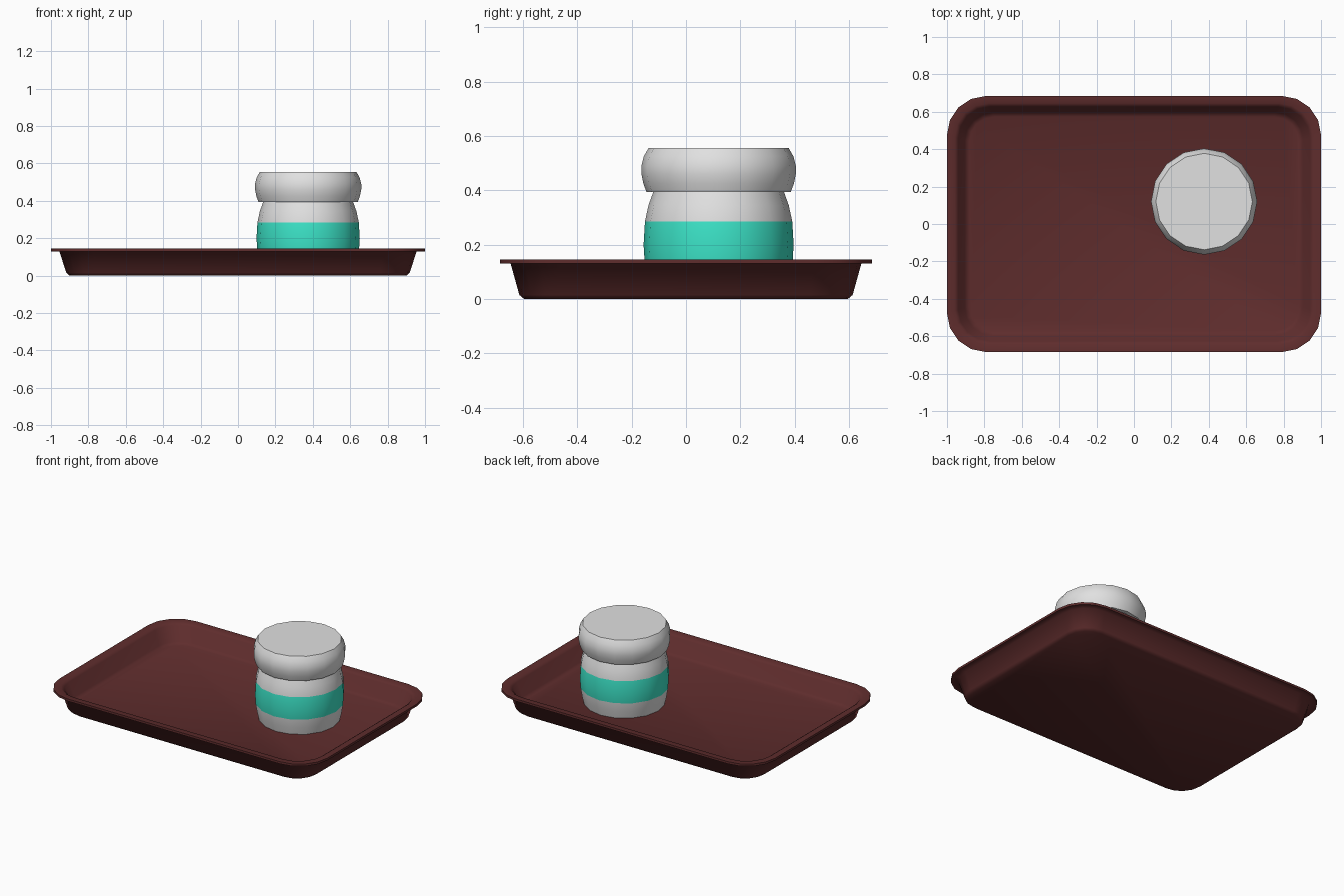
import bpy, bmesh, math

if "Cube" in bpy.data.objects:
    bpy.data.objects.remove(bpy.data.objects["Cube"])


def material(name, rgb):
    m = bpy.data.materials.new(name)
    m.diffuse_color = (*rgb, 1)
    m.use_nodes = True
    m.node_tree.nodes["Principled BSDF"].inputs["Base Color"].default_value = m.diffuse_color
    return m


MAROON = material("dark maroon", (0.115, 0.026, 0.026))
WHITE = material("off white", (0.75, 0.75, 0.75))
TEAL = material("teal", (0.045, 0.78, 0.58))


def loft(name, rings, mats):
    """Skin a stack of equal-length vertex loops and cap both ends."""
    bm = bmesh.new()
    loops = [[bm.verts.new(p) for p in ring] for ring in rings]
    n = len(loops[0])
    for a, b in zip(loops, loops[1:]):
        for i in range(n):
            j = (i + 1) % n
            bm.faces.new((a[i], a[j], b[j], b[i]))
    bm.faces.new(loops[0][::-1])
    bm.faces.new(loops[-1])
    bmesh.ops.recalc_face_normals(bm, faces=bm.faces)
    me = bpy.data.meshes.new(name)
    bm.to_mesh(me)
    bm.free()
    for m in mats:
        me.materials.append(m)
    ob = bpy.data.objects.new(name, me)
    bpy.context.collection.objects.link(ob)
    return ob


def smooth(ob, degrees):
    bpy.ops.object.select_all(action='DESELECT')
    ob.select_set(True)
    bpy.context.view_layer.objects.active = ob
    bpy.ops.object.shade_smooth_by_angle(angle=math.radians(degrees))


def rounded_rect(hx, hy, r, z, seg=4):
    pts = []
    for k, (sx, sy) in enumerate([(1, 1), (-1, 1), (-1, -1), (1, -1)]):
        for i in range(seg + 1):
            a = math.pi / 2 * (k + i / seg)
            pts.append((sx * (hx - r) + r * math.cos(a),
                        sy * (hy - r) + r * math.sin(a), z))
    return pts


def circle(r, z, n=16, cx=0.375, cy=0.12):
    return [(cx + r * math.cos(2 * math.pi * i / n),
             cy + r * math.sin(2 * math.pi * i / n), z) for i in range(n)]


# Tray: underside, flared wall, flat lip, inner wall, floor
tray_profile = [
    (0.90, 0.595, 0.14, 0.0), (0.918, 0.613, 0.155, 0.015),
    (0.955, 0.645, 0.18, 0.13), (1.0, 0.685, 0.21, 0.13),
    (1.0, 0.685, 0.21, 0.145), (0.958, 0.645, 0.18, 0.145),
    (0.94, 0.627, 0.17, 0.132), (0.905, 0.597, 0.15, 0.038),
    (0.88, 0.573, 0.13, 0.025),
]
tray = loft("tray", [rounded_rect(*p) for p in tray_profile], [MAROON])
smooth(tray, 80)

# Jar body with a teal band around the middle
body_profile = [(0.25, 0.025), (0.262, 0.075), (0.272, 0.135), (0.276, 0.2),
                (0.271, 0.285), (0.258, 0.345), (0.24, 0.395)]
body = loft("jar_body", [circle(*p) for p in body_profile], [WHITE, TEAL])
for f in body.data.polygons:
    if 0.135 < f.center.z < 0.285 and abs(f.normal.z) < 0.9:
        f.material_index = 1
smooth(body, 40)

# Rounded lid
lid_profile = [(0.265, 0.393), (0.277, 0.425), (0.284, 0.46), (0.284, 0.49),
               (0.275, 0.525), (0.258, 0.555)]
lid = loft("jar_lid", [circle(*p) for p in lid_profile], [WHITE])
smooth(lid, 40)
